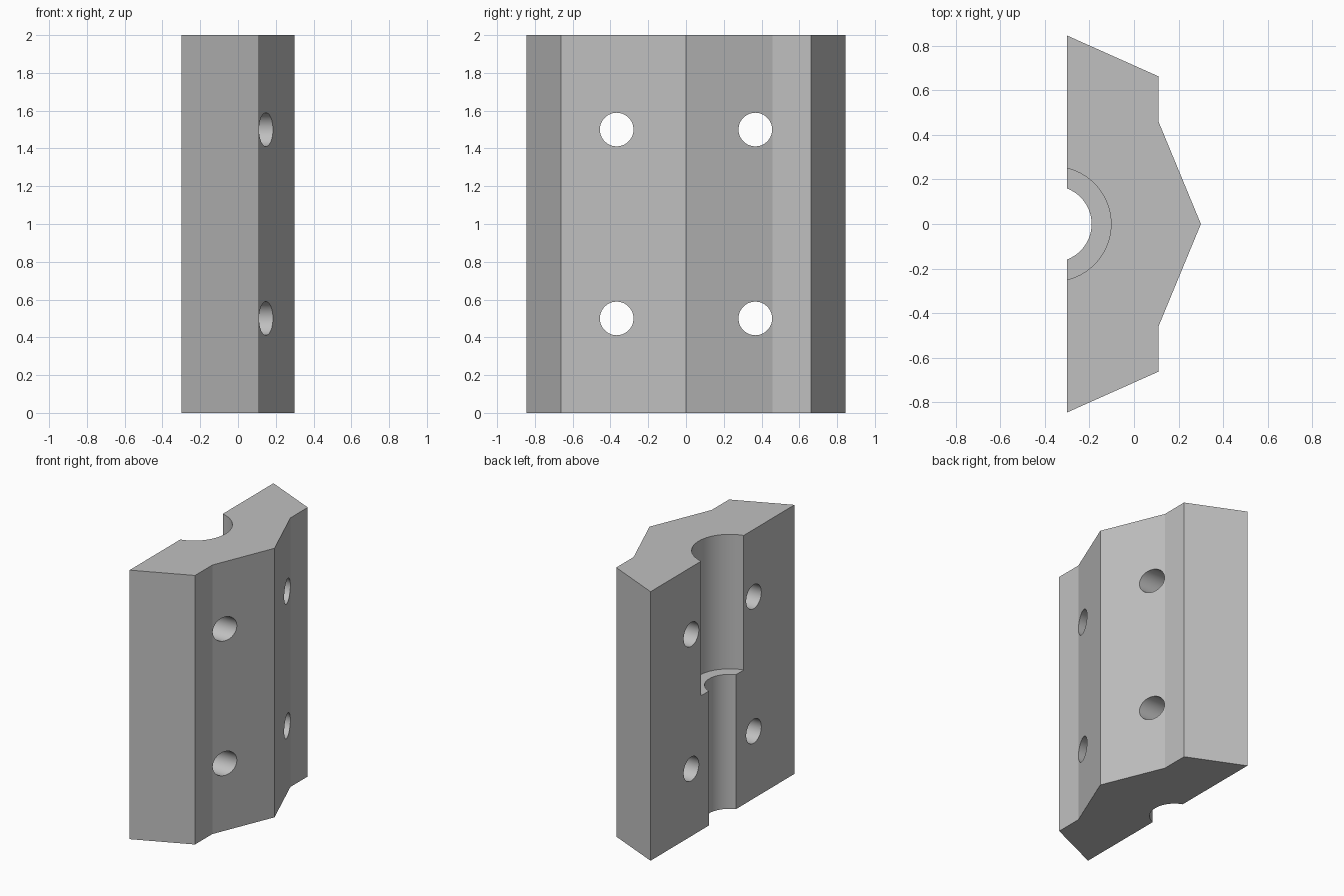
import bpy
import bmesh
from math import pi, radians
from mathutils import Matrix

cube = bpy.data.objects.get("Cube")
if cube:
    bpy.data.objects.remove(cube, do_unlink=True)

grey = bpy.data.materials.new("plain_grey")
grey.use_nodes = True
COLOUR = (0.53, 0.53, 0.53, 1)
grey.diffuse_color = COLOUR
grey.node_tree.nodes["Principled BSDF"].inputs["Base Color"].default_value = COLOUR


def make_object(name, bm):
    bmesh.ops.recalc_face_normals(bm, faces=bm.faces)
    mesh = bpy.data.meshes.new(name)
    bm.to_mesh(mesh)
    bm.free()
    mesh.materials.append(grey)
    obj = bpy.data.objects.new(name, mesh)
    bpy.context.collection.objects.link(obj)
    return obj


def cylinder_cutter(name, radius, depth, centre, along_x=False):
    bm = bmesh.new()
    turn = Matrix.Rotation(pi / 2, 4, "Y") if along_x else Matrix()
    bmesh.ops.create_cone(bm, cap_ends=True, segments=64, radius1=radius,
                          radius2=radius, depth=depth,
                          matrix=Matrix.Translation(centre) @ turn)
    obj = make_object(name, bm)
    obj.hide_render = True
    return obj


# Block: half outline mirrored across y = 0, extruded upward
half = [(-0.3, 0.845), (0.11, 0.662), (0.11, 0.459)]
outline = half + [(0.3, 0)] + [(x, -y) for x, y in reversed(half)]
bm = bmesh.new()
base = bm.faces.new([bm.verts.new((x, y, 0)) for x, y in outline])
top = bmesh.ops.extrude_face_region(bm, geom=[base])["geom"]
bmesh.ops.translate(bm, vec=(0, 0, 2),
                    verts=[v for v in top if isinstance(v, bmesh.types.BMVert)])
block = make_object("clamp_block", bm)

# Stepped rod groove: narrow all the way, wide in the upper half
cutters = [
    cylinder_cutter("narrow_groove_cutter", 0.17, 3, (-0.36, 0, 1)),
    cylinder_cutter("wide_groove_cutter", 0.257, 2, (-0.36, 0, 2)),
]

# Four bolt holes through the thickness
for y in (-0.367, 0.367):
    for z in (0.5, 1.5):
        cutters.append(cylinder_cutter("bolt_hole_cutter", 0.089, 2, (0, y, z), True))

bpy.context.view_layer.objects.active = block
for cutter in cutters:
    mod = block.modifiers.new("cut", "BOOLEAN")
    mod.operation = "DIFFERENCE"
    mod.solver = "EXACT"
    mod.object = cutter
    bpy.ops.object.modifier_apply(modifier=mod.name)
    bpy.data.objects.remove(cutter, do_unlink=True)

# Smooth the bores while the flat sides stay crisp
bpy.ops.object.select_all(action="DESELECT")
block.select_set(True)
bpy.ops.object.shade_smooth_by_angle(angle=radians(20))
